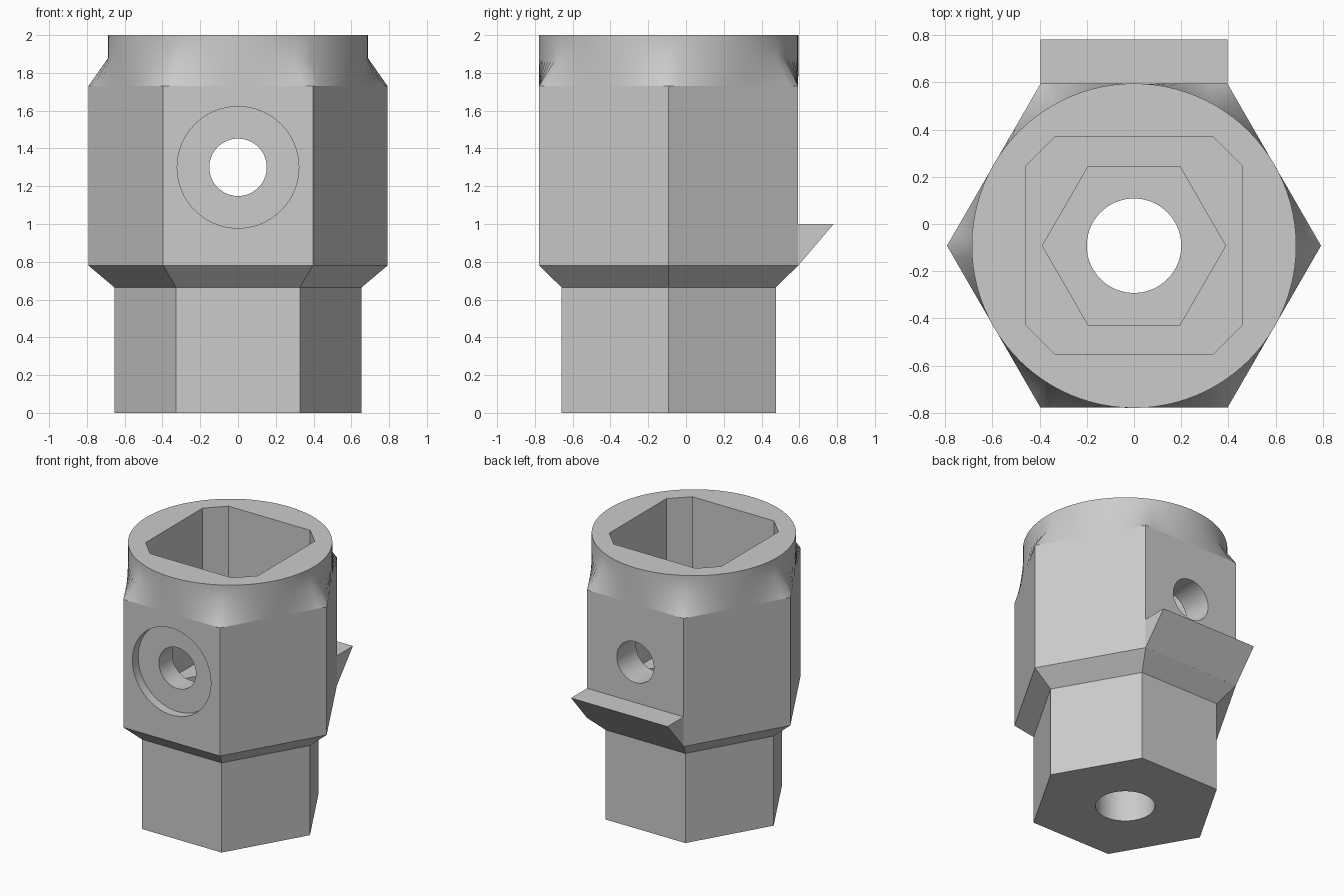
import bpy
import bmesh
from math import cos, sin, pi, radians
from mathutils import Matrix

cube = bpy.data.objects.get("Cube")
if cube:
    bpy.data.objects.remove(cube)

AXIS_Y = -0.092      # the socket axis sits forward of the origin
SEGMENTS = 96
APOTHEM = cos(pi / 6)

grey = bpy.data.materials.new("plain grey")
grey.use_nodes = True
colour = (0.6, 0.6, 0.6, 1)
grey.diffuse_color = colour
grey.node_tree.nodes["Principled BSDF"].inputs["Base Color"].default_value = colour


def make_object(name, bm):
    bmesh.ops.recalc_face_normals(bm, faces=bm.faces)
    mesh = bpy.data.meshes.new(name)
    bm.to_mesh(mesh)
    bm.free()
    mesh.materials.append(grey)
    obj = bpy.data.objects.new(name, mesh)
    bpy.context.collection.objects.link(obj)
    return obj


def hexagon(radius, count=6):
    """Hexagon with corners on the x axis, sampled at even angles."""
    points = []
    for i in range(count):
        a = 2 * pi * i / count
        r = radius * APOTHEM / cos(a % (pi / 3) - pi / 6)
        points.append((r * cos(a), r * sin(a)))
    return points


def circle(radius, count=SEGMENTS):
    return [(radius * cos(2 * pi * i / count), radius * sin(2 * pi * i / count))
            for i in range(count)]


def loft(name, sections):
    """Closed solid through (outline, height) sections around the axis."""
    bm = bmesh.new()
    rings = [[bm.verts.new((x, y + AXIS_Y, z)) for x, y in outline]
             for outline, z in sections]
    for low, high in zip(rings, rings[1:]):
        n = len(low)
        for i in range(n):
            j = (i + 1) % n
            bm.faces.new((low[i], low[j], high[j], high[i]))
    bm.faces.new(rings[0][::-1])
    bm.faces.new(rings[-1])
    bmesh.ops.dissolve_limit(bm, angle_limit=radians(0.2), verts=bm.verts, edges=bm.edges)
    return make_object(name, bm)


def cross_hole(name, radius, y0, y1, z):
    """Cylinder along y."""
    bm = bmesh.new()
    bmesh.ops.create_cone(bm, cap_ends=True, segments=64, radius1=radius,
                          radius2=radius, depth=y1 - y0)
    bm.transform(Matrix.Translation((0, (y0 + y1) / 2, z)) @ Matrix.Rotation(pi / 2, 4, 'X'))
    return make_object(name, bm)


# Body: narrow hexagon, chamfer, wide hexagon, blend into a round collar
BLEND_Z = 1.73
body = loft("socket_body", [
    (hexagon(0.655, SEGMENTS), 0),
    (hexagon(0.655, SEGMENTS), 0.665),
    (hexagon(0.792, SEGMENTS), 0.78),
    (hexagon(0.792, SEGMENTS), BLEND_Z),
    (circle(0.687), 1.88),
    (circle(0.687), 2.0),
])

# Pockets and bores
half, cut = 0.46, 0.335
octagon = [(half, -cut), (half, cut), (cut, half), (-cut, half),
           (-half, cut), (-half, -cut), (-cut, -half), (cut, -half)]
cutters = [
    loft("square_pocket_cutter", [(octagon, 0.88), (octagon, 2.2)]),
    loft("hex_pocket_cutter", [(hexagon(0.388), 0.42), (hexagon(0.388), 1.2)]),
    loft("bottom_bore_cutter", [(circle(0.2), -0.2), (circle(0.2), 0.7)]),
    cross_hole("pin_hole_cutter", 0.152, -1, 1, 1.3),
    cross_hole("counterbore_cutter", 0.322, -1, -0.71, 1.3),
]
bpy.context.view_layer.objects.active = body
for cutter in cutters:
    cutter.hide_render = True
    mod = body.modifiers.new(cutter.name, 'BOOLEAN')
    mod.operation = 'DIFFERENCE'
    mod.solver = 'EXACT'
    mod.object = cutter
    bpy.ops.object.modifier_apply(modifier=mod.name)
for cutter in cutters:
    bpy.data.objects.remove(cutter)

# Smooth the collar and bores, keep the flats crisp
bpy.ops.object.select_all(action='DESELECT')
body.select_set(True)
bpy.ops.object.shade_smooth_by_angle(angle=radians(40))
mesh = body.data
for edge in mesh.edges:
    if all(abs(mesh.vertices[v].co.z - BLEND_Z) < 0.001 for v in edge.vertices):
        edge.use_edge_sharp = True

# Wedge-shaped lip across the back flat
profile = [(0.594, 0.78), (0.782, 1.0), (0.56, 1.0), (0.56, 0.78)]
bm = bmesh.new()
left, right = [[bm.verts.new((x, y, z)) for y, z in profile] for x in (0.396, -0.396)]
bm.faces.new(left)
bm.faces.new(right[::-1])
for i in range(4):
    j = (i + 1) % 4
    bm.faces.new((left[i], right[i], right[j], left[j]))
make_object("back_lip", bm)
